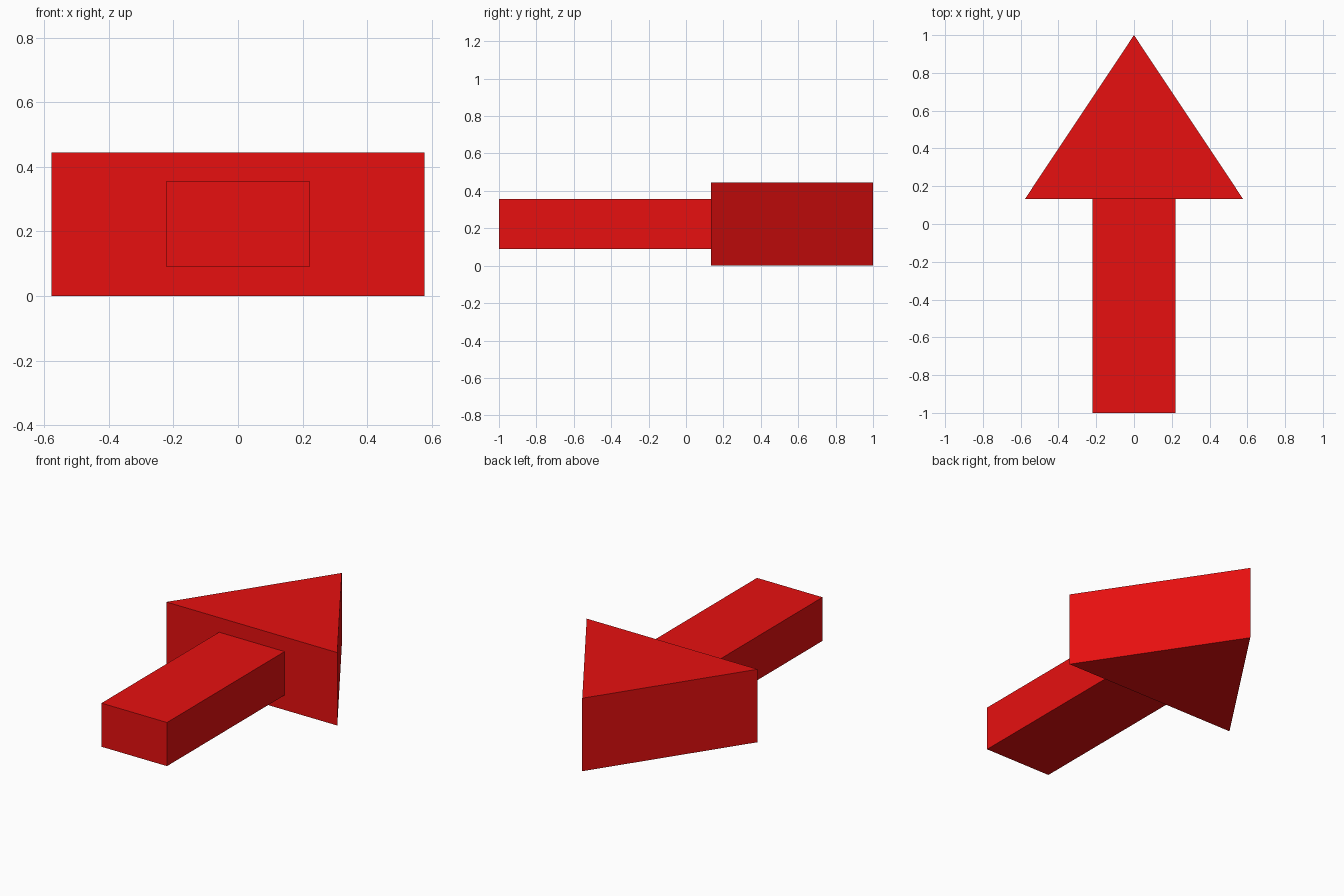
import bpy
import bmesh

cube = bpy.data.objects.get("Cube")
if cube:
    bpy.data.objects.remove(cube, do_unlink=True)

RED = (0.8, 0.005, 0.005, 1.0)
red = bpy.data.materials.new("red")
red.use_nodes = True
red.diffuse_color = RED
red.node_tree.nodes["Principled BSDF"].inputs["Base Color"].default_value = RED


def extrude_outline(name, outline, bottom, top):
    """Raise a flat outline into a solid prism."""
    bm = bmesh.new()
    face = bm.faces.new([bm.verts.new((x, y, bottom)) for x, y in outline])
    raised = bmesh.ops.extrude_face_region(bm, geom=[face], use_keep_orig=True)
    verts = [v for v in raised["geom"] if isinstance(v, bmesh.types.BMVert)]
    bmesh.ops.translate(bm, verts=verts, vec=(0, 0, top - bottom))
    bmesh.ops.recalc_face_normals(bm, faces=bm.faces)
    mesh = bpy.data.meshes.new(name)
    bm.to_mesh(mesh)
    bm.free()
    mesh.materials.append(red)
    obj = bpy.data.objects.new(name, mesh)
    bpy.context.collection.objects.link(obj)
    return obj


HEAD_BASE = 0.133   # where the shaft meets the head
HEAD_HALF = 0.577
SHAFT_HALF = 0.221

# Triangular head pointing to the back
extrude_outline("arrow_head",
                [(-HEAD_HALF, HEAD_BASE), (HEAD_HALF, HEAD_BASE), (0, 1)],
                0, 0.445)

# Thinner rectangular shaft, centred on the head's height
extrude_outline("arrow_shaft",
                [(-SHAFT_HALF, -1), (SHAFT_HALF, -1),
                 (SHAFT_HALF, HEAD_BASE), (-SHAFT_HALF, HEAD_BASE)],
                0.09, 0.356)
